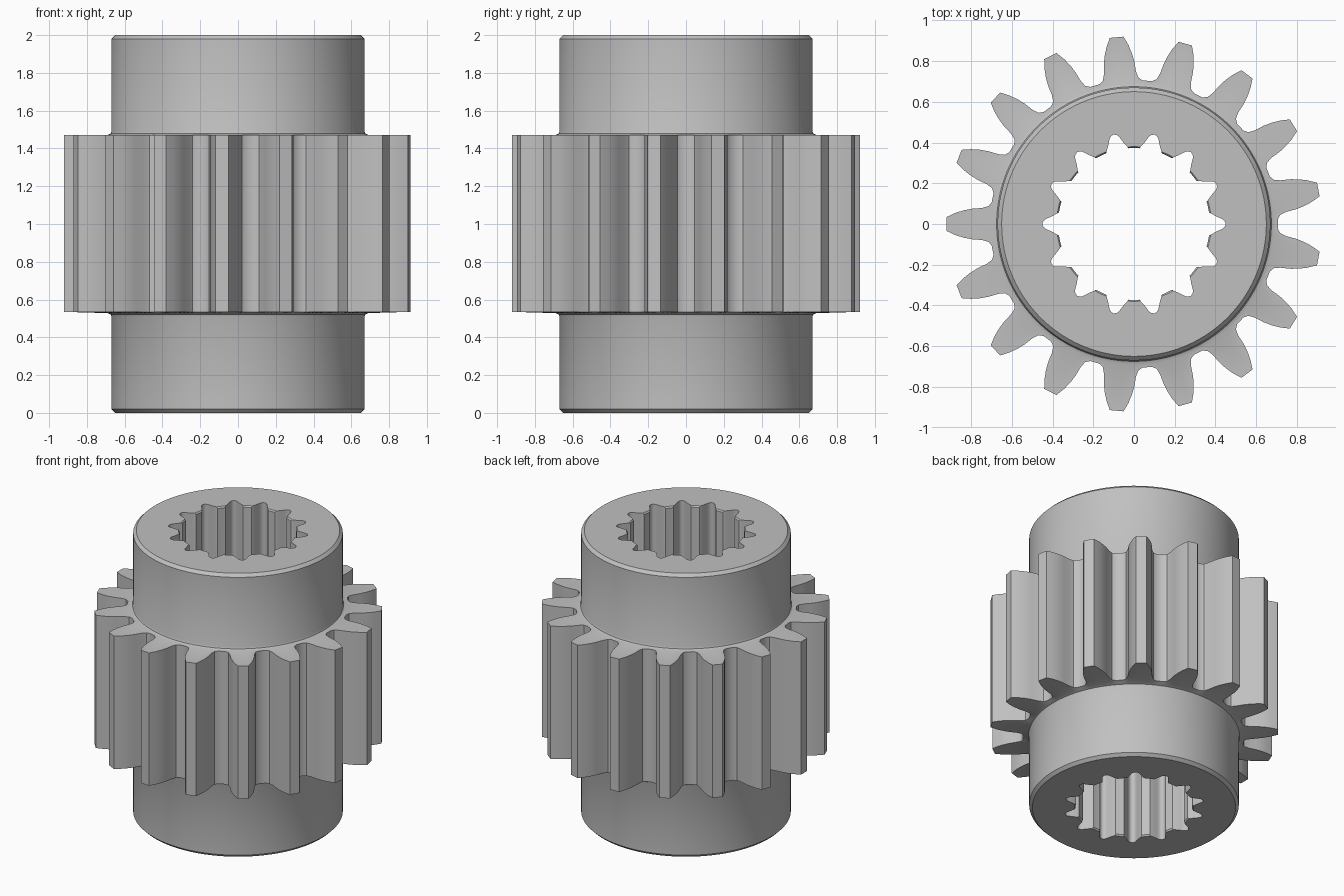
import bpy, bmesh, math
from math import pi, cos, sin, radians

old = bpy.data.objects.get("Cube")
if old:
    bpy.data.objects.remove(old, do_unlink=True)

TEETH, GROOVES = 17, 14
COUNT = TEETH * GROOVES      # every loop has the same number of points


def repeat(half, times, centre=None):
    """Mirror (radius, half width) points about a spoke and repeat them round the axis."""
    half = [(r, w / r) for r, w in half]
    unit = [(r, -a) for r, a in reversed(half)]
    if centre:
        unit.append((centre, 0))
    unit += half
    return [(r, pi + a + 2 * pi * k / times) for k in range(times) for r, a in unit]


def circle(radius):
    start = pi - (GROOVES - 1) / 2 * 2 * pi / COUNT
    return [(radius, start + 2 * pi * i / COUNT) for i in range(COUNT)]


# Outline of the outer teeth, from tip to root
gear = repeat([(.922, .034), (.88, .054), (.84, .067), (.80, .075),
               (.75, .079), (.72, .088), (.707, .108)], TEETH)

# Outline of the splined bore, from groove bottom to land
bore = repeat([(.447, .012), (.438, .022), (.42, .031), (.405, .038),
               (.39, .047), (.38, .053), (.373, .056), (.373, .07)],
              GROOVES, centre=.45)
bore_mouth = [(max(r, .38), a) for r, a in bore]

# Upper half of the outside, from bore mouth down to the tooth face
upper = [(bore, 1.99), (bore_mouth, 2.0), (circle(.65), 2.0), (circle(.67), 1.98),
         (circle(.67), 1.49), (circle(.675), 1.478), (circle(.69), 1.472),
         (gear, 1.472)]
# Lower half repeats the same loops upside down
MIRROR = 2.0
lower = [(loop, MIRROR - z) for loop, z in reversed(upper)]
lower = [(loop, .535 if loop is gear else z) for loop, z in lower]

# Loft all loops into one closed surface
bm = bmesh.new()
rings = [[bm.verts.new((r * cos(a), r * sin(a), z)) for r, a in loop]
         for loop, z in upper + lower]
for a, b in zip(rings, rings[1:] + rings[:1]):
    for i in range(COUNT):
        j = (i + 1) % COUNT
        bm.faces.new((a[i], a[j], b[j], b[i]))
bmesh.ops.recalc_face_normals(bm, faces=bm.faces)

mesh = bpy.data.meshes.new("splined_gear")
bm.to_mesh(mesh)
bm.free()
obj = bpy.data.objects.new("splined_gear", mesh)
bpy.context.collection.objects.link(obj)

# Plain steel grey
steel = bpy.data.materials.new("steel_grey")
steel.use_nodes = True
colour = (.53, .53, .53, 1)
steel.diffuse_color = colour
steel.node_tree.nodes["Principled BSDF"].inputs["Base Color"].default_value = colour
mesh.materials.append(steel)

# Smooth curved walls, sharp edges kept
bpy.ops.object.select_all(action='DESELECT')
obj.select_set(True)
bpy.context.view_layer.objects.active = obj
bpy.ops.object.shade_smooth_by_angle(angle=radians(30))
